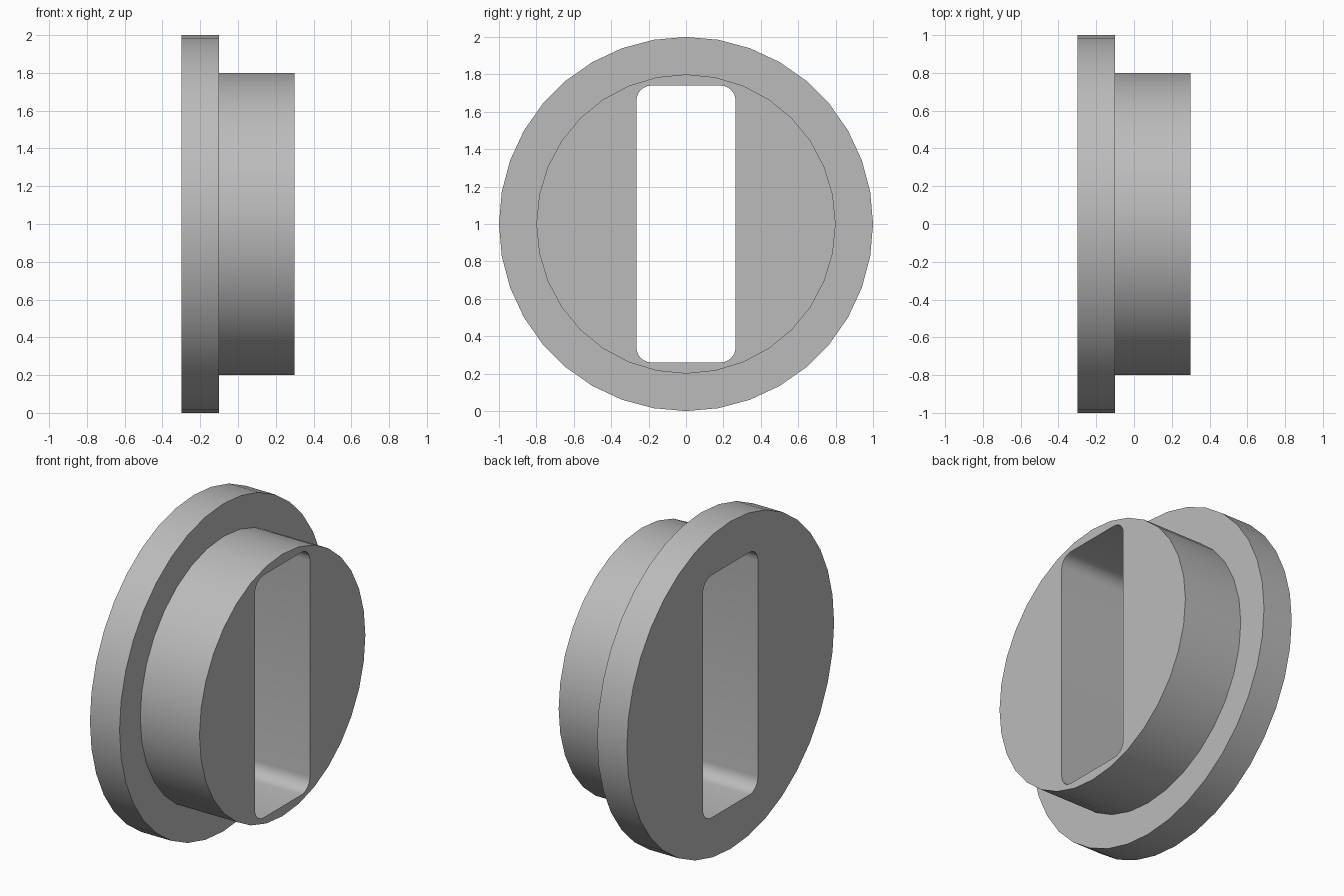
import bpy, bmesh
from math import sin, cos, pi, radians
from mathutils import Vector

default = bpy.data.objects.get("Cube")
if default:
    bpy.data.objects.remove(default, do_unlink=True)

grey = bpy.data.materials.new("plain grey")
grey.use_nodes = True
colour = (0.5, 0.5, 0.5, 1)
grey.diffuse_color = colour
grey.node_tree.nodes["Principled BSDF"].inputs["Base Color"].default_value = colour

CENTRE_Z = 1.0


def ring(bm, x, points):
    return [bm.verts.new((x, y, CENTRE_Z + z)) for y, z in points]


def circle(radius, sides):
    return [(radius * sin(2 * pi * i / sides), radius * cos(2 * pi * i / sides))
            for i in range(sides)]


def rounded_rect(half_y, half_z, radius, steps):
    points = []
    for q, (sy, sz) in enumerate([(1, 1), (-1, 1), (-1, -1), (1, -1)]):
        for i in range(steps + 1):
            a = (q + i / steps) * pi / 2
            points.append((sy * (half_y - radius) + radius * cos(a),
                           sz * (half_z - radius) + radius * sin(a)))
    return points


def walls(bm, a, b):
    n = len(a)
    for i in range(n):
        bm.faces.new((a[i], a[(i + 1) % n], b[(i + 1) % n], b[i]))


def loop_edges(bm, loop):
    return [bm.edges.get((v, loop[i - 1])) for i, v in enumerate(loop)]


def flat_ring(bm, outer, inner, normal):
    # Flat annular face between two loops lying in one plane
    bmesh.ops.triangle_fill(bm, use_beauty=True, use_dissolve=False, normal=normal,
                            edges=loop_edges(bm, outer) + loop_edges(bm, inner))


# Flanged bush: wide flange, narrower boss and a slot right through
bm = bmesh.new()
back, step, front = -0.3, -0.1, 0.3
flange, boss = circle(1.0, 36), circle(0.8, 32)
slot = rounded_rect(0.265, 0.74, 0.08, 6)

flange_back, flange_front = ring(bm, back, flange), ring(bm, step, flange)
boss_back, boss_front = ring(bm, step, boss), ring(bm, front, boss)
slot_back, slot_front = ring(bm, back, slot), ring(bm, front, slot)

walls(bm, flange_back, flange_front)
walls(bm, boss_back, boss_front)
walls(bm, slot_back, slot_front)
flat_ring(bm, flange_back, slot_back, Vector((-1, 0, 0)))
flat_ring(bm, flange_front, boss_back, Vector((1, 0, 0)))
flat_ring(bm, boss_front, slot_front, Vector((1, 0, 0)))
bmesh.ops.recalc_face_normals(bm, faces=bm.faces[:])

mesh = bpy.data.meshes.new("slotted_flange_bush")
bm.to_mesh(mesh)
bm.free()
mesh.materials.append(grey)
bush = bpy.data.objects.new("slotted_flange_bush", mesh)
bpy.context.collection.objects.link(bush)

# Smooth round walls, crisp rims
bpy.context.view_layer.objects.active = bush
bush.select_set(True)
bpy.ops.object.shade_smooth_by_angle(angle=radians(30))
